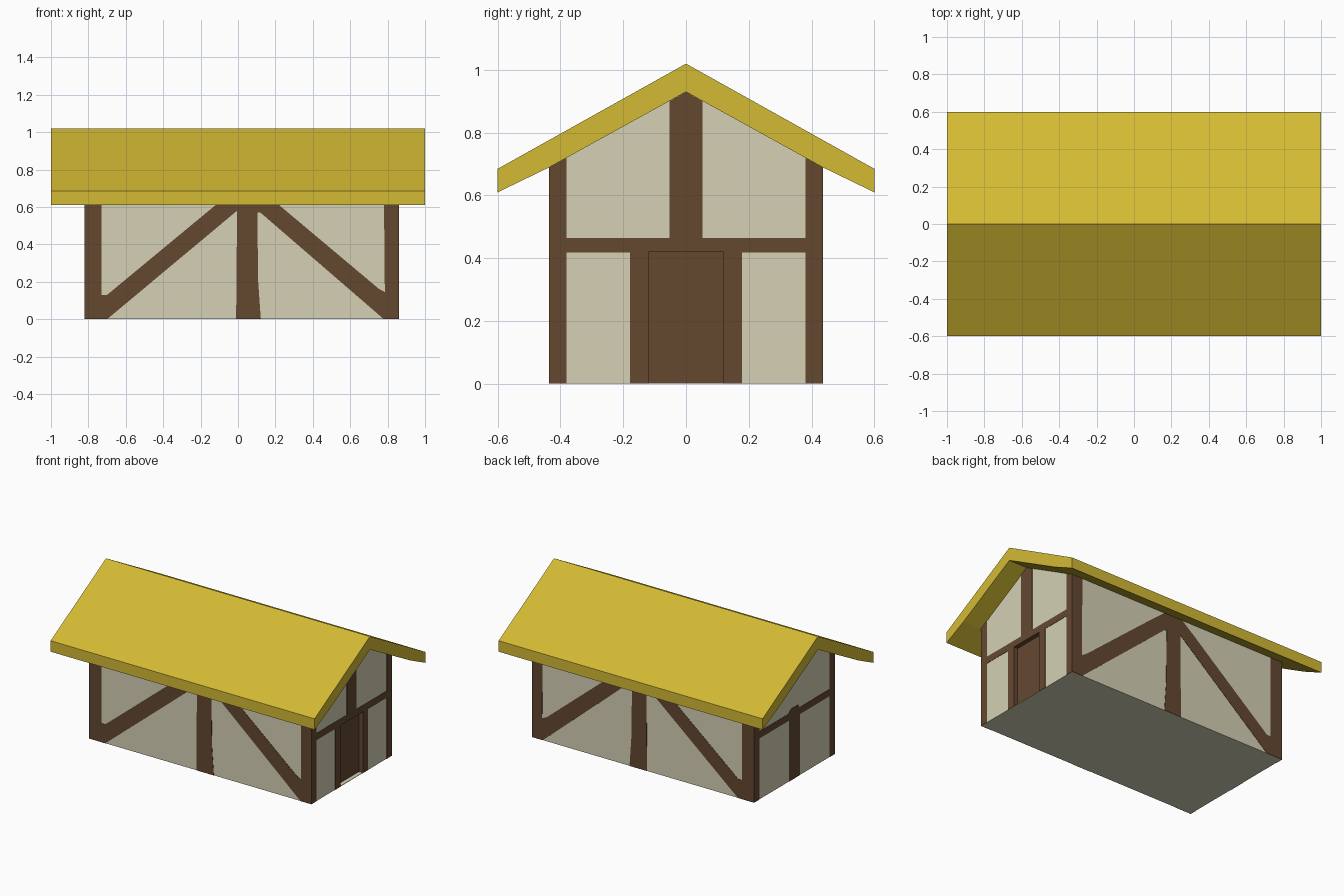
import bpy, bmesh

if "Cube" in bpy.data.objects:
    bpy.data.objects.remove(bpy.data.objects["Cube"])

X0, X1, W = -0.82, 0.86, 0.435   # wall ends and half width
T = 0.002                        # thickness of painted timber plates


def material(name, rgb):
    m = bpy.data.materials.new(name)
    m.diffuse_color = (*rgb, 1)
    m.use_nodes = True
    m.node_tree.nodes["Principled BSDF"].inputs["Base Color"].default_value = m.diffuse_color
    return m


plaster = material("cream plaster", (0.66, 0.63, 0.46))
timber = material("dark brown timber", (0.127, 0.065, 0.030))
thatch = material("yellow thatch", (0.65, 0.49, 0.034))


def prism(name, pts, axis, lo, hi, mats):
    """Extrude a 2D outline (horizontal, z) along x or y."""
    def place(p, d):
        return (d, p[0], p[1]) if axis == 'x' else (p[0], d, p[1])
    bm = bmesh.new()
    a = [bm.verts.new(place(p, lo)) for p in pts]
    b = [bm.verts.new(place(p, hi)) for p in pts]
    bm.faces.new(a)
    bm.faces.new(b)
    n = len(pts)
    for i in range(n):
        j = (i + 1) % n
        bm.faces.new((a[i], a[j], b[j], b[i]))
    bmesh.ops.recalc_face_normals(bm, faces=bm.faces)
    me = bpy.data.meshes.new(name)
    bm.to_mesh(me)
    bm.free()
    for m in mats:
        me.materials.append(m)
    ob = bpy.data.objects.new(name, me)
    bpy.context.collection.objects.link(ob)
    return ob


def mirrored(half):
    """Complete a symmetric outline across the centre line."""
    return half + [(-y, z) for y, z in reversed(half) if y != 0]


# House body with gabled ends
walls = prism("walls", mirrored([(W, 0), (W, 0.69), (0, 0.93)]), 'x', X0, X1,
              [plaster, timber])

# Door recess: brown reveals, plaster sill
cutter = prism("door_recess_cutter",
               [(-0.12, 0.003), (0.12, 0.003), (0.12, 0.42), (-0.12, 0.42)],
               'x', 0.83, 0.95, [plaster, timber])
for f in cutter.data.polygons:
    f.material_index = 0 if f.center.z < 0.01 else 1
cutter.hide_render = True
cutter.hide_viewport = True
cut = walls.modifiers.new("door_recess", 'BOOLEAN')
cut.operation = 'DIFFERENCE'
cut.solver = 'EXACT'
cut.object = cutter

# Door panel
prism("door", [(-0.12, 0.003), (0.12, 0.003), (0.12, 0.42), (-0.12, 0.42)],
      'x', 0.829, 0.832, [timber])

# Roof slab with overhanging eaves
prism("roof", [(0, 1.02), (0.6, 0.685), (0.6, 0.61), (W, 0.69), (0, 0.93),
               (-W, 0.69), (-0.6, 0.61), (-0.6, 0.685)], 'x', -1, 1, [thatch])

# Long side timber frames: corner posts, braces and centre post
side = [(X0 - T, 0), (-0.70, 0), (-0.005, 0.58), (-0.01, 0), (0.122, 0),
        (0.108, 0.2), (0.103, 0.57), (0.12, 0.57), (0.78, 0), (X1 + T, 0),
        (X1 + T, 0.69), (0.78, 0.69), (0.785, 0.145), (0.75, 0.165),
        (0.22, 0.61), (0.12, 0.69), (-0.02, 0.69), (-0.12, 0.61),
        (-0.70, 0.13), (-0.73, 0.13), (-0.73, 0.69), (X0 - T, 0.69)]
for name, s in (("front_timbers", -1), ("back_timbers", 1)):
    prism(name, side, 'y', s * W, s * (W + T), [timber])

# Door end frame: jambs, cross beam, corner posts and king post
right = [(0.12, 0.42), (0.12, 0), (0.178, 0), (0.178, 0.418), (0.38, 0.418),
         (0.38, 0), (W, 0), (W, 0.69), (0.38, 0.72), (0.38, 0.465),
         (0.053, 0.465), (0.053, 0.90), (0, 0.93)]
prism("right_timbers", mirrored(right), 'x', X1, X1 + T, [timber])

# Plain end frame: centre post, cross beam and corner posts
left = [(0.058, 0), (0.058, 0.418), (0.38, 0.418), (0.38, 0), (W, 0),
        (W, 0.69), (0.38, 0.72), (0.38, 0.465), (0.058, 0.465), (0.04, 0.49)]
prism("left_timbers", mirrored(left), 'x', X0 - T, X0, [timber])
